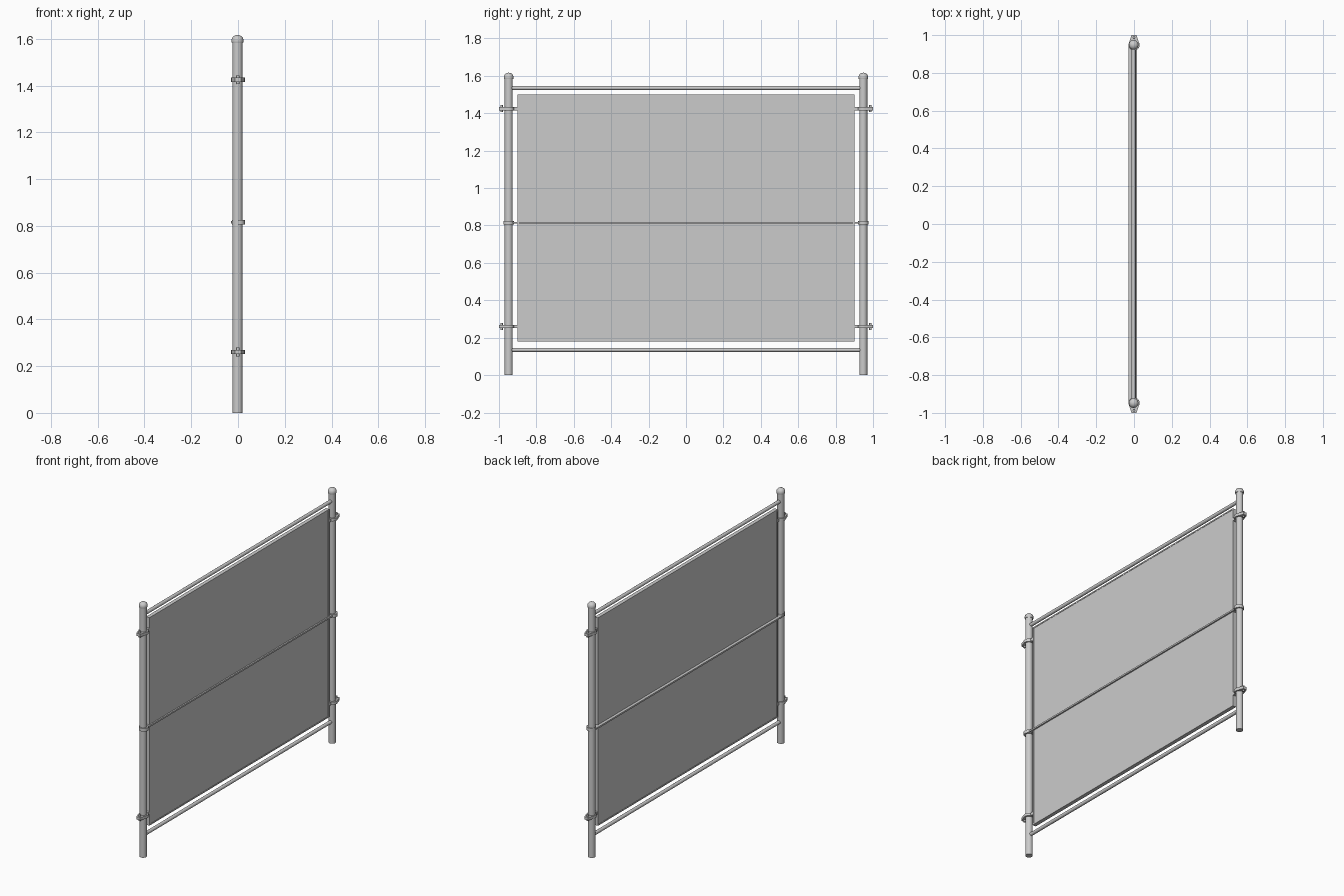
import bpy, bmesh, math
from mathutils import Vector

if "Cube" in bpy.data.objects:
    bpy.data.objects.remove(bpy.data.objects["Cube"])

PX, PY = -0.002, 0.948      # post centre


def finish(name, bm, smooth=True):
    bmesh.ops.recalc_face_normals(bm, faces=bm.faces)
    me = bpy.data.meshes.new(name)
    bm.to_mesh(me)
    bm.free()
    ob = bpy.data.objects.new(name, me)
    bpy.context.collection.objects.link(ob)
    if smooth:
        bpy.ops.object.select_all(action='DESELECT')
        bpy.context.view_layer.objects.active = ob
        ob.select_set(True)
        bpy.ops.object.shade_smooth_by_angle(angle=math.radians(35))
    return ob


def box(name, lo, hi):
    bm = bmesh.new()
    bmesh.ops.create_cube(bm, size=1)
    lo, hi = Vector(lo), Vector(hi)
    for v in bm.verts:
        v.co = (lo + hi) / 2 + v.co * (hi - lo)
    return finish(name, bm, False)


def lathe(name, profile, x, y, steps=24):
    """Revolve (radius, z) points about a vertical axis."""
    bm = bmesh.new()
    vs = [bm.verts.new((r, 0, z)) for r, z in profile]
    es = [bm.edges.new(p) for p in zip(vs, vs[1:])]
    bmesh.ops.spin(bm, geom=vs + es, axis=(0, 0, 1), cent=(0, 0, 0),
                   steps=steps, angle=math.tau)
    bmesh.ops.remove_doubles(bm, verts=bm.verts, dist=1e-5)
    bmesh.ops.translate(bm, verts=bm.verts, vec=(x, y, 0))
    return finish(name, bm)


def prism(name, outline, z, h):
    bm = bmesh.new()
    f = bm.faces.new([bm.verts.new((x, y, z - h / 2)) for x, y in outline])
    ext = bmesh.ops.extrude_face_region(bm, geom=[f])
    bmesh.ops.translate(bm, vec=(0, 0, h),
                        verts=[g for g in ext['geom'] if isinstance(g, bmesh.types.BMVert)])
    return finish(name, bm)


def rail(name, z, r):
    bm = bmesh.new()
    bmesh.ops.create_cone(bm, cap_ends=True, segments=16, radius1=r, radius2=r, depth=1.87)
    for v in bm.verts:
        x, y, h = v.co
        v.co = (x + PX, h, y + z)
    return finish(name, bm)


# Domed cap profile
cap = [(0, 1.583), (0.024, 1.583), (0.0255, 1.588), (0.0255, 1.594)]
cap += [(0.0255 * math.cos(a), 1.594 + 0.023 * math.sin(a))
        for a in [math.pi / 2 * i / 6 for i in range(1, 6)]] + [(0, 1.617)]

for s, side in ((-1, 'left'), (1, 'right')):
    lathe(f'{side}_post', [(0, 0), (0.0215, 0), (0.0215, 1.59), (0, 1.59)], PX, s * PY)
    lathe(f'{side}_post_cap', cap, PX, s * PY)

    # Clamps with a tapered outer lug, pin and inner tab
    arc = [(0.029 * math.cos(a), s * (PY + 0.029 * math.sin(a)))
           for a in [math.radians(20 - 220 * i / 18) for i in range(19)]]
    for z, level in ((0.26, 'lower'), (1.425, 'upper')):
        prism(f'{side}_{level}_clamp', arc + [(-0.013, s * 1.0), (0.013, s * 1.0)], z, 0.018)
        lathe(f'{side}_{level}_clamp_pin',
              [(0, z - 0.019), (0.007, z - 0.019), (0.007, z + 0.019), (0, z + 0.019)],
              0, s * 0.986, 12)
        y0, y1 = sorted((s * 0.895, s * 0.935))
        box(f'{side}_{level}_panel_tab', (-0.01, y0, z - 0.009), (0.01, y1, z + 0.009))

    # Collar that holds the middle bar
    ring = [(0.002 + 0.028 * math.cos(a), s * PY + 0.028 * math.sin(a))
            for a in [math.tau * i / 24 for i in range(24)]]
    prism(f'{side}_middle_collar', ring, 0.815, 0.02)

# Horizontal rails
rail('top_rail', 1.535, 0.011)
rail('bottom_rail', 0.135, 0.011)

# Panel with a narrow raised hem
box('panel', (-0.012, -0.895, 0.186), (0.008, 0.895, 1.494))
for s, side in ((-1, 'left'), (1, 'right')):
    y0, y1 = sorted((s * 0.893, s * 0.902))
    box(f'{side}_panel_hem', (-0.014, y0, 0.18), (0.01, y1, 1.5))
box('bottom_panel_hem', (-0.014, -0.902, 0.18), (0.01, 0.902, 0.188))
box('top_panel_hem', (-0.014, -0.902, 1.492), (0.01, 0.902, 1.5))

# Flat middle bar, deeper on the -x side
box('middle_bar', (-0.03, -0.945, 0.81), (0.017, 0.945, 0.82))
